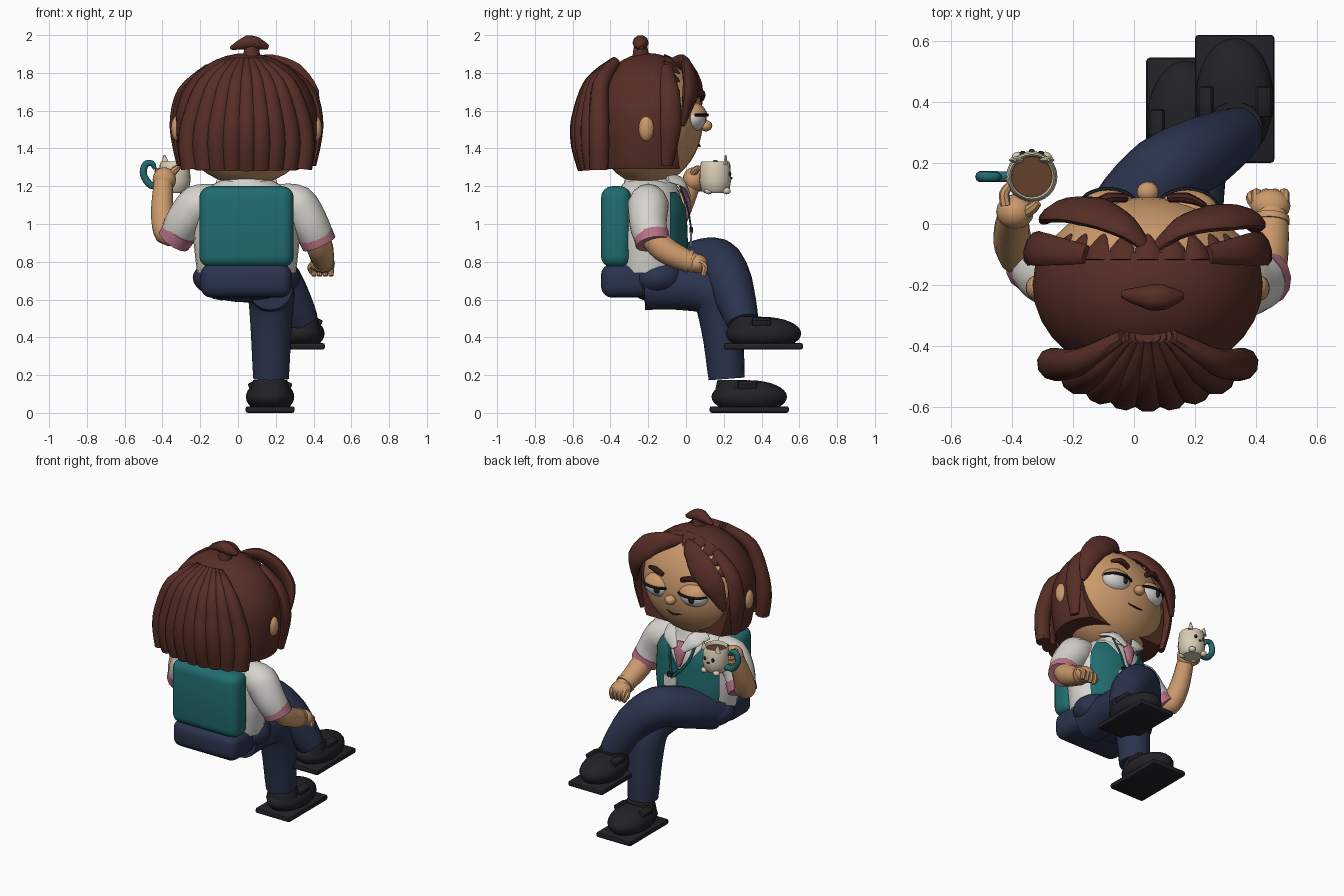
import bpy, bmesh, math
from mathutils import Vector as V

if "Cube" in bpy.data.objects:
    bpy.data.objects.remove(bpy.data.objects["Cube"])

COL = dict(skin=(.6, .32, .15), hair=(.095, .027, .019), teal=(.015, .15, .16), navy=(.024, .034, .075),
           white=(.68, .66, .62), pink=(.48, .17, .24), black=(.016, .016, .02), cream=(.68, .6, .46),
           coffee=(.13, .05, .025), brow=(.06, .016, .012))
MATS = {}
for k, c in COL.items():
    MATS[k] = bpy.data.materials.new(k)
    MATS[k].diffuse_color = (*c, 1)
HC = V((.045, -.2, 1.55))  # head centre
CX = .045                  # body centre line


def finish(bm, name, col, angle=40):
    bmesh.ops.recalc_face_normals(bm, faces=bm.faces)
    me = bpy.data.meshes.new(name)
    bm.to_mesh(me)
    bm.free()
    me.materials.append(MATS[col])
    me.shade_smooth()
    me.set_sharp_from_angle(angle=math.radians(angle))
    ob = bpy.data.objects.new(name, me)
    bpy.context.collection.objects.link(ob)
    return ob


def cut(bm, co, no, fill=True):
    """Remove everything on the normal side of a plane."""
    r = bmesh.ops.bisect_plane(bm, geom=bm.verts[:] + bm.edges[:] + bm.faces[:], plane_co=co, plane_no=no, clear_outer=True)
    if fill:
        bmesh.ops.holes_fill(bm, edges=[e for e in r['geom_cut'] if isinstance(e, bmesh.types.BMEdge)])


def ball(name, c, r, col, cuts=(), low=1, seg=24):
    """Ellipsoid; low stretches the lower half, cuts are planes."""
    bm = bmesh.new()
    bmesh.ops.create_uvsphere(bm, u_segments=seg, v_segments=seg * 2 // 3, radius=1)
    for v in bm.verts:
        z = v.co.z * (low if v.co.z < 0 else 1)
        v.co = V((c[0] + v.co.x * r[0], c[1] + v.co.y * r[1], c[2] + z * r[2]))
    for co, no in cuts:
        cut(bm, co, no)
    return finish(bm, name, col)


def box(name, lo, hi, col, bevel=.01, seg=2, rot=(0, 0, 0)):
    bm = bmesh.new()
    bmesh.ops.create_cube(bm, size=1)
    lo, hi = V(lo), V(hi)
    for v in bm.verts:
        v.co = v.co * (hi - lo)
    bmesh.ops.bevel(bm, geom=bm.edges[:], offset=bevel, segments=seg, profile=.5, affect='EDGES')
    ob = finish(bm, name, col)
    ob.location, ob.rotation_euler = (lo + hi) / 2, rot
    return ob


def tube(name, pts, radii, col, hint=(0, 1, 0), n=14, steps=4, axis=None, cuts=()):
    """Sweep an ellipse along a smooth path; hint 'head' faces the section outward."""
    P = [V(p) for p in pts]
    R = [V(r) if isinstance(r, tuple) else V((r, r)) for r in radii]
    cr = lambda a, b, c, d, t: .5 * (2 * b + (c - a) * t + (2 * a - 5 * b + 4 * c - d) * t * t + (3 * b - a - 3 * c + d) * t ** 3)
    path = []
    for i in range(len(P) - 1):
        k = [max(i - 1, 0), i, i + 1, min(i + 2, len(P) - 1)]
        for s in range(steps):
            path.append((cr(*[P[j] for j in k], s / steps), R[i].lerp(R[i + 1], s / steps)))
    path.append((P[-1], R[-1]))
    bm, rings = bmesh.new(), []
    for i, (p, r) in enumerate(path):
        t = V(axis) if axis else path[min(i + 1, len(path) - 1)][0] - path[max(i - 1, 0)][0]
        h = p - HC if hint == 'head' else V(hint)
        s = t.cross(h).normalized()
        u = s.cross(t).normalized()
        rings.append([bm.verts.new(p + s * r[0] * math.cos(a) + u * r[1] * math.sin(a))
                      for a in [2 * math.pi * j / n for j in range(n)]])
    for a, b in zip(rings, rings[1:]):
        for j in range(n):
            bm.faces.new((a[j], a[(j + 1) % n], b[(j + 1) % n], b[j]))
    bm.faces.new(rings[0])
    bm.faces.new(rings[-1])
    for co, no in cuts:
        cut(bm, co, no)
    return finish(bm, name, col)


# chair back and seat cushion
box('chair_back', (-.205, -.45, .77), (.295, -.29, 1.2), 'teal', .06, 4)
box('seat_cushion', (-.2, -.45, .61), (.285, -.2, .79), 'navy', .06, 4)

# torso, vest halves with V neck, collar, tie
tz = [(.74, .26, .19), (.9, .28, .195), (1.08, .27, .19), (1.18, .22, .16), (1.24, .11, .1)]
tp = [(CX, -.2, z) for z, a, b in tz]
tube('shirt', tp, [(a, b) for z, a, b in tz], 'white', n=28)
for s in (-1, 1):
    tube('vest_front', tp, [(a + .012, b + .015) for z, a, b in tz], 'teal', n=28, cuts=[
        ((CX, 0, 0), (-s, 0, 0)), ((0, -.085, 0), (0, -1, 0)), ((CX, 0, .98), (-s * .2, 0, .14)),
        ((0, 0, 1.17), (0, 0, 1)), ((CX + s * .24, 0, 0), (s, 0, 0))])
    tube('collar_flap', [(CX + s * .13, -.1, 1.245), (CX + s * .09, -.02, 1.22), (CX + s * .03, .015, 1.15)],
         [(.04, .012), (.05, .014), (.02, .01)], 'white', hint=(s * .4, .6, .8))
    tube('lanyard', [(CX + s * .1, -.03, 1.2), (CX + s * .07, .01, 1.08), (.09, .03, .95)], [(.01, .005)] * 3, 'teal', n=6)
tube('collar_band', [(CX, -.19, 1.19), (CX, -.19, 1.26)], [.15, .125], 'white', n=24)
tube('tie', [(CX, -.02, 1.19), (CX, .005, 1.13), (CX, .01, 1.03)], [(.03, .02), (.045, .018), (.01, .01)], 'pink', n=8)
box('badge', (.05, .02, .88), (.15, .032, .96), 'white', .004, 1)
box('badge_clip', (.08, .018, .95), (.12, .036, .985), 'black', .004, 1)
tube('neck', [(CX, -.19, 1.18), (CX, -.19, 1.32)], [.1, .11], 'skin')

# pelvis and legs, one crossed over the other
ball('pelvis', (CX, -.15, .715), (.285, .18, .13), 'navy')
tube('standing_leg', [(.17, -.22, .665), (.17, -.03, .665), (.175, .14, .63), (.175, .19, .45), (.175, .215, .18)],
     [.12, .12, .125, .11, .095], 'navy', hint=(1, 0, 0), n=18)
tube('crossed_leg', [(-.1, -.15, .72), (-.02, .03, .775), (.1, .165, .795), (.23, .235, .68), (.345, .3, .48)],
     [.13, .13, .13, .12, .085], 'navy', hint=(1, -1, .3), n=18)


# shoes
def shoe(x, y, z):
    box('sole', (x - .13, y - .21, z), (x + .13, y + .21, z + .035), 'black', .012)
    ball('shoe', (x, y, z + .085), (.128, .2, .088), 'black', cuts=[((0, 0, z + .02), (0, 0, -1))])
    tube('shoe_opening', [(x, y - .09, z + .09), (x, y - .09, z + .175)], [(.11, .1), (.09, .08)], 'black')
    for s in (-1, 1):
        box('shoe_gore', (x + s * .09 - .024, y - .06, z + .125), (x + s * .09 + .024, y + .04, z + .165), 'black', .008, rot=(0, s * .4, 0))


shoe(.17, .335, 0)
shoe(.33, .41, .335)

# arms, cuffs, hands
tube('sleeve_right', [(.2, -.2, 1.13), (.31, -.2, 1.1), (.38, -.2, 1.0), (.42, -.18, .92)], [.08, .11, .1, .09], 'white')
tube('cuff_right', [(.408, -.185, .945), (.43, -.175, .895)], [.095, .093], 'pink')
tube('forearm_right', [(.41, -.19, .95), (.435, -.12, .87), (.447, -.03, .82), (.45, .05, .79)], [.07, .07, .062, .05], 'skin', hint=(1, 0, 0))
tube('bracelet', [(.448, .005, .807), (.449, .025, .8)], [.063, .061], 'skin', hint=(1, 0, 0))
ball('hand_right', (.447, .06, .79), (.066, .055, .05), 'skin', seg=16)
for i in range(4):
    x = .402 + .03 * i
    tube('finger_right', [(x, .07, .8), (x, .1, .775), (x, .09, .725)], [.018, .018, .013], 'skin', hint=(1, 0, 0), n=8)
tube('thumb_right', [(.41, .05, .79), (.385, .085, .77), (.395, .1, .74)], [.02, .019, .014], 'skin', hint=(1, 0, .1), n=8)

tube('sleeve_left', [(-.1, -.2, 1.13), (-.21, -.19, 1.1), (-.28, -.17, 1.02), (-.32, -.14, .95)], [.08, .11, .1, .09], 'white')
tube('cuff_left', [(-.305, -.15, .965), (-.34, -.125, .915)], [.095, .093], 'pink')
tube('forearm_left', [(-.31, -.14, .95), (-.375, -.1, .955), (-.4, -.04, 1.06), (-.395, .03, 1.22)], [.05, .07, .062, .05], 'skin', hint=(.3, 1, -.4))
ball('hand_left', (-.39, .04, 1.235), (.062, .058, .065), 'skin', seg=16)
for i in range(4):
    z = 1.19 + .03 * i
    tube('finger_left', [(-.42, .06, z), (-.425, .1, z), (-.405, .13, z)], [.018, .017, .013], 'skin', hint=(0, 0, 1), n=8)
tube('thumb_left', [(-.37, .03, 1.25), (-.335, .05, 1.285), (-.315, .07, 1.3)], [.022, .019, .013], 'skin', n=8)

# cat mug with curled tail handle
mx, my = -.335, .155
mp = [(1.165, .06), (1.18, .075), (1.23, .084), (1.32, .079), (1.33, .073), (1.32, .067), (1.3, .066)]
tube('mug', [(mx, my, z) for z, r in mp], [r for z, r in mp], 'cream', n=24, steps=1, axis=(0, 0, 1))
tube('coffee', [(mx, my, 1.298), (mx, my, 1.306)], [.066, .066], 'coffee', n=24, steps=1)
tube('mug_tail', [(-.4, my, 1.205), (-.46, my, 1.205), (-.5, my, 1.26), (-.49, my, 1.315), (-.455, my, 1.32), (-.44, my, 1.29)],
     [.018, .019, .019, .018, .016, .009], 'teal', n=10)
for s in (-1, 1):
    tube('mug_ear', [(mx + s * .05, my + .055, 1.315), (mx + s * .055, my + .055, 1.365)], [(.025, .012), .004], 'cream', n=8)
    ball('mug_eye', (mx + s * .03, my + .077, 1.265), (.01, .008, .012), 'black', seg=12)
    for dy in (-.035, .06):
        ball('mug_paw', (mx + s * .045, my + dy, 1.175), (.022, .022, .018), 'cream', seg=12)
ball('mug_nose', (mx, my + .084, 1.243), (.01, .007, .007), 'black', seg=12)

# head and face
ball('head', HC, (.365, .29, .345), 'skin', seg=32)
ball('nose', (CX, .105, 1.52), (.036, .034, .03), 'skin', seg=16)
tube('mouth', [(CX - .07, .057, 1.425), (CX, .072, 1.412), (CX + .08, .057, 1.435)], [.004, .006, .004], 'brow', n=6)
for s in (-1, 1):
    ex = CX + s * .13
    ball('ear', (CX + s * .365, -.21, 1.505), (.035, .042, .068), 'skin', seg=16)
    ball('eye', (ex, .035, 1.56), (.1, .07, .07), 'white')
    ball('iris', (ex - .02, .093, 1.558), (.024, .016, .028), 'black', seg=16, cuts=[((0, 0, 1.575), (0, 0, 1))])
    ball('eyelid', (ex, .035, 1.565), (.106, .079, .08), 'skin', cuts=[((0, 0, 1.578), (0, 0, -1))])
    tube('lash_line', [(ex + .105 * math.sin(a), .035 + .078 * math.cos(a), 1.577) for a in (-1.4, -.7, 0, .7, 1.4)],
         [.007, .009, .009, .009, .007], 'black', hint=(0, 0, 1), n=8)
    tube('eyebrow', [(ex - s * .06, .085, 1.665), (ex, .085, 1.69), (ex + s * .06, .06, 1.68)],
         [(.014, .016), (.018, .02), (.008, .01)], 'brow', hint=(0, 0, 1), n=8)

# hair cap, back strands, hairline points, side locks, fringe, tuft
ball('hair_cap', (CX, -.2, 1.54), (.378, .31, .365), 'hair', low=1.7, seg=32,
     cuts=[((0, 0, 1.29), (0, 0, -1)), ((0, -.075, 1.7), (0, 1, .1))])
for i in range(-4, 5):
    t = i / 4
    q = t * t
    tube('back_strand', [(CX + .08 * t, -.37, 1.86), (CX + .22 * t, -.5 + .05 * q, 1.74), (CX + .29 * t, -.56 + .1 * q, 1.55),
                         (CX + .31 * t, -.56 + .1 * q, 1.42), (CX + .3 * t, -.53 + .07 * q, 1.29)],
         [(.022, .03), (.045, .045), (.056, .052), (.056, .052), (.052, .045)], 'hair', hint='head', n=10)


def on_skull(a, y, k):
    f = k * math.sqrt(1 - ((y + .2) / .29) ** 2)
    return CX + .365 * f * math.sin(a), y, HC.z + .345 * f * math.cos(a)


for j in range(-4, 5):
    a = j * .25
    tube('hairline_tip', [on_skull(a, -.12, 1.0), on_skull(a, -.08, 1.01), on_skull(a, -.035, .99)],
         [(.045, .02), (.04, .015), (.006, .006)], 'hair', hint='head', n=8)
for s in (-1, 1):
    tube('side_lock', [(CX + s * .2, -.1, 1.83), (CX + s * .335, -.085, 1.7), (CX + s * .375, -.08, 1.52), (CX + s * .35, -.1, 1.31)],
         [(.03, .02), (.055, .03), (.06, .03), (.03, .018)], 'hair', hint='head', n=10)
tube('fringe_right', [(.07, -.08, 1.85), (.16, -.01, 1.85), (.28, .02, 1.79), (.37, .02, 1.68), (.395, -.02, 1.52)],
     [(.02, .015), (.055, .03), (.08, .033), (.07, .033), (.015, .012)], 'hair', hint=(.35, 1, .25), n=12)
tube('fringe_left', [(.045, -.08, 1.85), (-.03, -.01, 1.84), (-.14, .04, 1.77), (-.24, .045, 1.66), (-.295, .01, 1.5)],
     [(.02, .015), (.055, .03), (.085, .033), (.075, .033), (.015, .012)], 'hair', hint=(-.35, 1, .25), n=12)
tube('tuft', [(-.04, -.23, 1.93), (.05, -.24, 1.96), (.1, -.24, 1.955), (.16, -.235, 1.935)],
     [(.012, .008), (.042, .04), (.042, .036), (.012, .012)], 'hair', hint=(0, 0, 1), n=10)
tube('tuft_base', [(.07, -.24, 1.87), (.075, -.24, 1.95)], [.05, .035], 'hair', n=10)

for m in bpy.data.materials:
    if m.users and not m.is_grease_pencil:
        m.use_nodes = True
        m.node_tree.nodes["Principled BSDF"].inputs["Base Color"].default_value = m.diffuse_color
